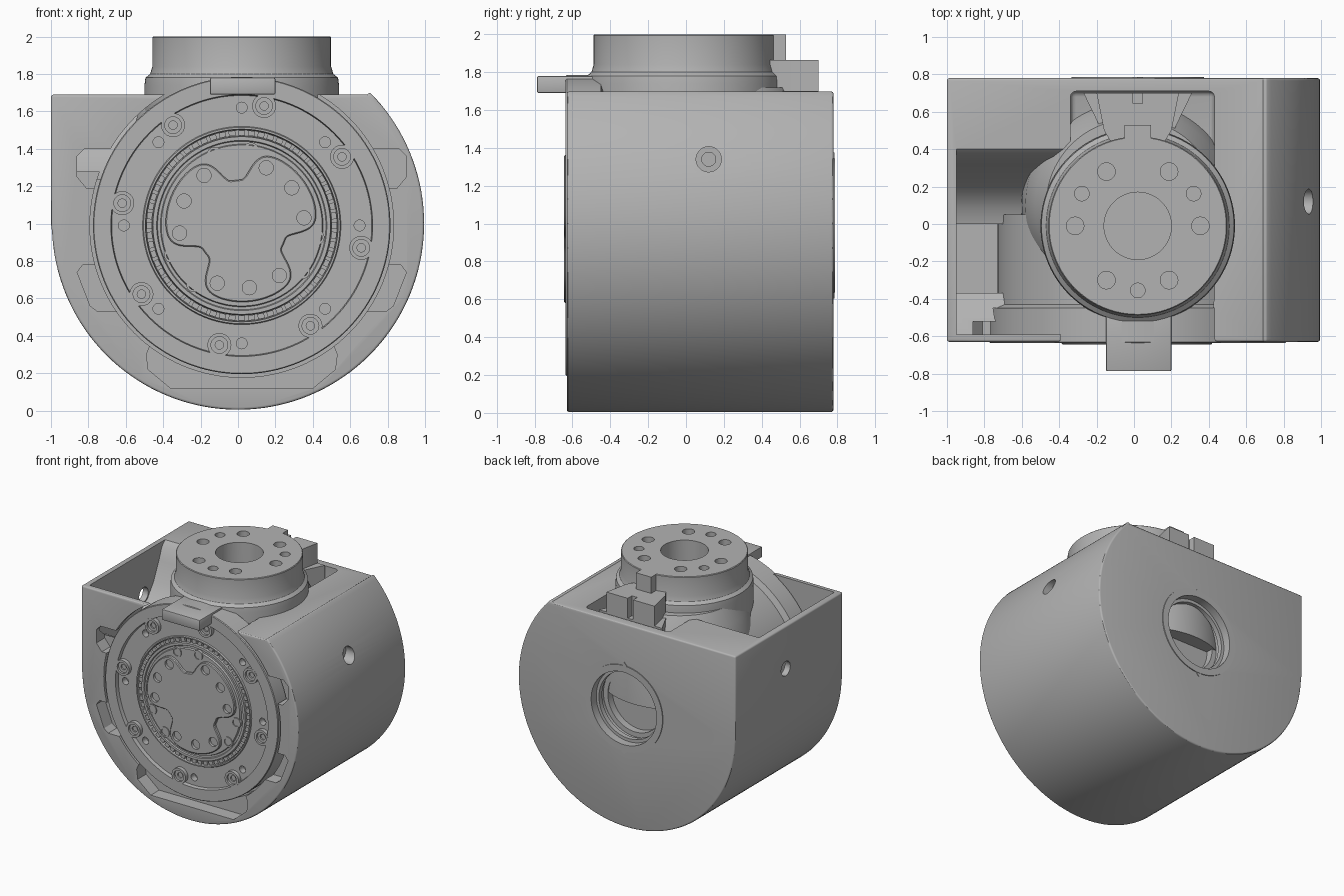
import bpy, bmesh, math
from mathutils import Matrix, Vector

if "Cube" in bpy.data.objects:
    bpy.data.objects.remove(bpy.data.objects["Cube"])

grey = bpy.data.materials.new("machined grey")
grey.use_nodes = True
grey.diffuse_color = (0.45, 0.45, 0.45, 1)
grey.node_tree.nodes["Principled BSDF"].inputs["Base Color"].default_value = grey.diffuse_color

CX, CZ, NY = 0.02, 0.99, -0.01          # joint axis and neck centre
FACE = (CX, 0, CZ)
NECK = (CX, NY, 0)


def place(axis, u, v, h):
    return {"x": (h, u, v), "y": (u, h, v), "z": (u, v, h)}[axis]


def finish(name, bm):
    bmesh.ops.recalc_face_normals(bm, faces=bm.faces)
    mesh = bpy.data.meshes.new(name)
    bm.to_mesh(mesh)
    bm.free()
    mesh.materials.append(grey)
    ob = bpy.data.objects.new(name, mesh)
    bpy.context.collection.objects.link(ob)
    return ob


def add_prism(bm, pts, axis, a, b):
    lo = [bm.verts.new(place(axis, u, v, a)) for u, v in pts]
    hi = [bm.verts.new(place(axis, u, v, b)) for u, v in pts]
    bm.faces.new(lo)
    bm.faces.new(hi)
    n = len(pts)
    for i in range(n):
        j = (i + 1) % n
        bm.faces.new((lo[i], lo[j], hi[j], hi[i]))


def prism(name, pts, axis, a, b):
    bm = bmesh.new()
    add_prism(bm, pts, axis, a, b)
    return finish(name, bm)


def rect(u0, u1, v0, v1):
    return [(u0, v0), (u1, v0), (u1, v1), (u0, v1)]


def circle(u, v, r, n=24):
    return [(u + r * math.cos(math.tau * i / n), v + r * math.sin(math.tau * i / n)) for i in range(n)]


def polar(r, deg, u=CX, v=CZ):
    t = math.radians(deg)
    return u + r * math.cos(t), v + r * math.sin(t)


def lathe(name, profile, axis, centre, n=96):
    bm = bmesh.new()
    vs = [bm.verts.new(place(axis, r, 0, h)) for r, h in profile]
    es = [bm.edges.new(p) for p in zip(vs, vs[1:])]
    bmesh.ops.spin(bm, geom=vs + es, cent=(0, 0, 0), axis=place(axis, 0, 0, 1),
                   angle=math.tau, steps=n, use_merge=True)
    bmesh.ops.remove_doubles(bm, verts=bm.verts, dist=1e-5)
    bmesh.ops.translate(bm, verts=bm.verts, vec=centre)
    return finish(name, bm)


def apply(ob, mod):
    bpy.context.view_layer.objects.active = ob
    bpy.ops.object.modifier_apply(modifier=mod.name)


def cut(ob, cutter):
    mod = ob.modifiers.new("cut", "BOOLEAN")
    mod.operation, mod.solver, mod.object = "DIFFERENCE", "EXACT", cutter
    apply(ob, mod)
    bpy.data.objects.remove(cutter)


def bevel(ob, width, angle=60, segments=3):
    mod = ob.modifiers.new("bevel", "BEVEL")
    mod.width, mod.segments = width, segments
    mod.limit_method, mod.angle_limit = "ANGLE", math.radians(angle)
    apply(ob, mod)


def cut_holes(ob, holes, axis, a, b):
    bm = bmesh.new()
    for u, v, r in holes:
        add_prism(bm, circle(u, v, r), axis, a, b)
    cut(ob, finish("hole_cutter", bm))


# Housing: round drum with a square upper corner
outline = [(-1, 1.69), (-1, 1.0)]
outline += [polar(0.995, 180 + 2.5 * i, 0, 1) for i in range(1, 91)] + [(0.69, 1.69)]
housing = prism("housing", outline, "y", -0.63, 0.78)
bevel(housing, 0.035)

# Open well on top and the stepped recess behind the neck
well = [(-0.59, 1.8), (-0.59, 1.34), (-0.5, 1.26), (-0.37, 1.2), (-0.37, 0.95), (0, 0.95),
        (0, 1.2), (0.08, 1.22), (0.17, 1.29), (0.25, 1.4), (0.32, 1.55), (0.36, 1.65), (0.4, 1.69), (0.4, 1.8)]
cut(housing, prism("well_cutter", well, "x", -0.95, 0.425))
recess = prism("recess_cutter", rect(-0.34, 0.43, -0.43, 0.71), "z", 1.5, 1.9)
bevel(recess, 0.03)
cut(housing, recess)

# Front bore and the pockets around it
cut(housing, prism("bore_cutter", circle(CX, CZ, 0.812, 128), "y", -0.8, -0.45))
upper = [(-0.5, 1.4), (-0.82, 1.4), (-0.86, 1.36), (-0.86, 1.25), (-0.81, 1.19), (-0.6, 1.19)]
lower = [(-0.6, 0.78), (-0.83, 0.78), (-0.86, 0.74), (-0.79, 0.56), (-0.75, 0.53), (-0.5, 0.53)]
base = [(-0.45, 0.4), (-0.49, 0.3), (-0.48, 0.22), (-0.36, 0.12), (0.4, 0.12), (0.52, 0.22), (0.53, 0.3), (0.49, 0.4)]
mirror = lambda pts: [(2 * CX - u, v) for u, v in pts]
for pts in (upper, lower, mirror(upper), mirror(lower), base):
    cut(housing, prism("pocket_cutter", pts, "y", -0.7, -0.52))

# Side screw holes
for a, b, r in ((0.86, 1.1, 0.067), (0.7, 1.0, 0.037), (-1.1, -0.9, 0.06)):
    cut_holes(housing, [(0.12, 1.34, r)], "x", a, b)

# Rear socket with its collar
cut(housing, lathe("socket_cutter", [(0, 0.9), (0.3, 0.9), (0.3, 0.72), (0.275, 0.72), (0.275, 0.68),
                                     (0.29, 0.68), (0.29, 0.64), (0.25, 0.64), (0.25, 0.58), (0, 0.58)], "y", FACE))
lathe("rear_collar", [(0.3, 0.77), (0.3, 0.787), (0.355, 0.787), (0.355, 0.77), (0.3, 0.77)], "y", FACE)
for s in (1, -1):
    prism("collar_mark", [(CX - 0.03, CZ + s * 0.35), (CX + 0.03, CZ + s * 0.35), (CX, CZ + s * 0.385)], "y", 0.77, 0.785)

# Rotating hub with stepped front face
hub = lathe("hub", [(0, 0.05), (0.75, 0.05), (0.75, -0.43), (0.795, -0.45), (0.795, -0.63), (0.79, -0.636),
                    (0.70, -0.636), (0.695, -0.605), (0.53, -0.605), (0.525, -0.615), (0.515, -0.615),
                    (0.51, -0.57), (0.48, -0.57), (0.475, -0.615), (0.455, -0.615), (0.45, -0.605),
                    (0.435, -0.605), (0.43, -0.62), (0, -0.62)], "y", FACE, 128)
cut_holes(hub, [(*polar(0.63, 45 * i), 0.029) for i in range(8)], "y", -0.7, -0.55)

# Teeth inside the hub groove
bm = bmesh.new()
for i in range(60):
    m = Matrix.Translation(FACE) @ Matrix.Rotation(math.tau * i / 60, 4, "Y")
    m = m @ Matrix.Translation((0.495, -0.585, 0)) @ Matrix.Diagonal((0.028, 0.04, 0.036, 1))
    bmesh.ops.create_cube(bm, size=1, matrix=m)
finish("groove_teeth", bm)


def screw(name, r, deg, size, y):
    u, v = polar(r, deg)
    prof = [(0, 0.03), (0.35, 0.03), (0.35, 0.018), (0.7, 0.018), (0.7, 0), (1, 0), (1, 0.035)]
    lathe(name, [(p * size, y + h) for p, h in prof], "y", (u, 0, v), 24)


for i in range(8):
    screw("rim_screw", 0.65, 79.4 + 45 * i, 0.064, -0.637)

# Three-lobed output plate with holes, and screw pairs in its dents
lobes = []
for i in range(180):
    deg = 2 * i
    d = (deg - 97 + 60) % 120 - 60
    lobes.append(polar(0.41 - 0.165 / (1 + (abs(d) / 17) ** 5), deg))
plate = prism("lobed_plate", lobes, "y", -0.645, -0.6)
bevel(plate, 0.006, 60, 1)
cut_holes(plate, [(*polar(0.335, 37 + 120 * k + s), 0.038) for k in range(3) for s in (-30, 0, 30)], "y", -0.7, -0.622)
for k in range(3):
    for s in (-14, 14):
        screw("dent_screw", 0.405, 97 + 120 * k + s, 0.042, -0.628)

# Neck with bolt circle and centre bore
neck = lathe("neck", [(0, 1.4), (0.52, 1.4), (0.52, 1.74), (0.515, 1.78), (0.49, 1.8), (0.478, 1.84),
                      (0.478, 1.995), (0.473, 2.0), (0, 2.0)], "z", NECK)
holes = [(*polar(0.335, 60 * i, CX, NY), 0.047) for i in range(6)]
holes += [(*polar(0.345, 30 + 120 * i, CX, NY), 0.039) for i in range(3)]
cut_holes(neck, holes, "z", 1.9, 2.1)
cut(neck, prism("bore_cutter", circle(CX, NY, 0.18, 64), "z", 1.8, 2.1))

# Flared root joining the neck to the hub
lathe("neck_root", [(0, 1.0), (0.6, 1.0), (0.59, 1.3), (0.57, 1.45), (0.52, 1.6), (0.46, 1.72), (0, 1.72)],
      "z", (CX - 0.03, 0.1, 0))

# Front tab, rear key and rear stop block
tab = prism("front_tab", rect(-0.15, 0.2, -0.787, -0.4), "z", 1.69, 1.78)
bevel(tab, 0.008, 60, 2)
prism("rear_key", rect(-0.05, 0.09, 0.38, 0.528), "z", 1.7, 2.0)
stop = [(-0.1, 0.4), (0.14, 0.4), (0.2, 0.5), (0.24, 0.7), (0.045, 0.7), (0.045, 0.645),
        (-0.005, 0.645), (-0.005, 0.7), (-0.2, 0.7), (-0.16, 0.5)]
prism("rear_stop", stop, "z", 1.69, 1.865)
prism("rear_ledge", [(-0.1, 0.35), (0.14, 0.35), (0.31, 0.7), (-0.27, 0.7)], "z", 1.45, 1.7)

# Smooth round walls, sharp machined edges
for ob in bpy.context.scene.objects:
    ob.select_set(ob.type == "MESH")
bpy.context.view_layer.objects.active = housing
bpy.ops.object.shade_smooth_by_angle(angle=math.radians(30))
